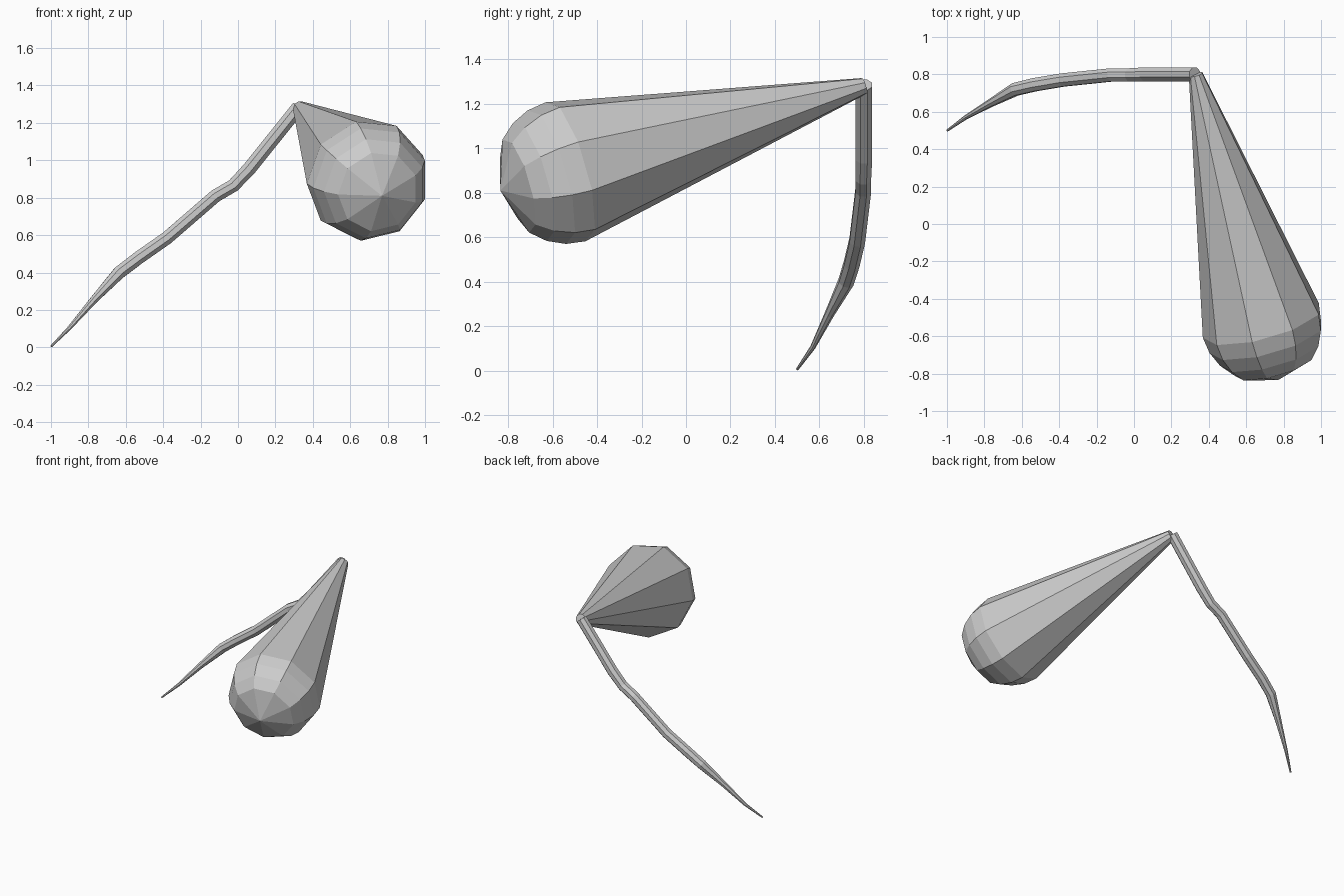
import bpy, bmesh
from math import sin, cos, pi, radians
from mathutils import Vector

if "Cube" in bpy.data.objects:
    bpy.data.objects.remove(bpy.data.objects["Cube"])


def loft(name, rings, sides, phase=0.0, pole=None):
    """Skin polygon rings given as (centre, axis, radius); optional closing pole."""
    bm = bmesh.new()
    loops = []
    for centre, axis, radius in rings:
        w = axis.normalized()
        ref = Vector((1, 0, 0)) if abs(w.x) < 0.5 else Vector((0, 1, 0))
        u = (ref - w * ref.dot(w)).normalized()
        v = w.cross(u)
        if v.z < 0:
            v = -v
        loops.append([bm.verts.new(centre + radius * (u * cos(a) + v * sin(a)))
                      for a in (phase + 2 * pi * i / sides for i in range(sides))])
    for a, b in zip(loops, loops[1:]):
        for i in range(sides):
            j = (i + 1) % sides
            bm.faces.new((a[i], a[j], b[j], b[i]))
    bm.faces.new(loops[0])
    if pole is None:
        bm.faces.new(loops[-1])
    else:
        tip = bm.verts.new(pole)
        for i in range(sides):
            bm.faces.new((loops[-1][i], loops[-1][(i + 1) % sides], tip))
    bmesh.ops.recalc_face_normals(bm, faces=bm.faces[:])
    mesh = bpy.data.meshes.new(name)
    bm.to_mesh(mesh)
    bm.free()
    obj = bpy.data.objects.new(name, mesh)
    bpy.context.collection.objects.link(obj)
    return obj


# Teardrop bulb: long cone from the joint into a faceted hemisphere
joint = Vector((0.33, 0.80, 1.28))
pole = Vector((0.77, -0.835, 0.81))
axis = (pole - joint).normalized()
R = 0.33
centre = pole - axis * R
rings = [(joint, axis, 0.038)]
for deg in (0, 16, 32, 48):
    t = radians(deg)
    rings.append((centre + axis * R * sin(t), axis, R * cos(t)))
loft("bulb", rings, 9, radians(20), pole)

# Thin bent stem, tapering to a point at the ground
path = [(-0.998, 0.50, 0.006, 0.006), (-0.90, 0.57, 0.105, 0.012),
        (-0.77, 0.645, 0.255, 0.022), (-0.635, 0.72, 0.40, 0.037),
        (-0.53, 0.745, 0.48, 0.038), (-0.38, 0.77, 0.585, 0.038),
        (-0.12, 0.797, 0.81, 0.038), (-0.025, 0.797, 0.865, 0.038),
        (0.06, 0.80, 0.955, 0.04), (0.325, 0.80, 1.285, 0.04)]
pts = [Vector(p[:3]) for p in path]
rings = []
for i, p in enumerate(pts):
    tangent = pts[min(i + 1, len(pts) - 1)] - pts[max(i - 1, 0)]
    w = tangent.normalized()
    rings.append((p, w, path[i][3]))


def stem_frame_safe(items):
    """Keep ring directions on the same reference side along the stem."""
    out = []
    for p, w, r in items:
        if abs(w.x) < 0.5:
            w = Vector((0.505, w.y, w.z * 0.98)).normalized()
        out.append((p, w, r))
    return out


loft("stem", stem_frame_safe(rings), 8, pi / 8)
